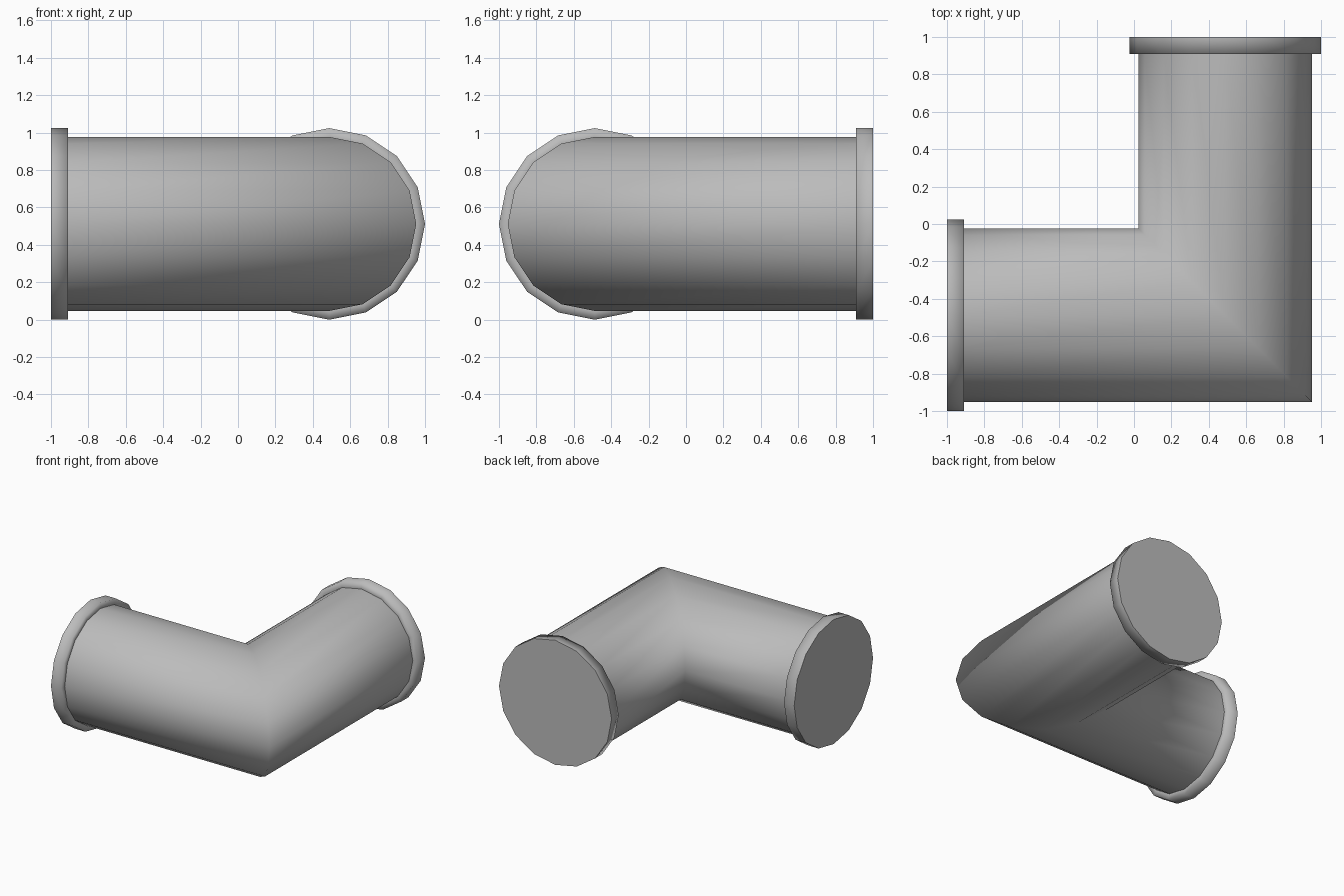
import bpy, bmesh
from math import cos, sin, tau
from mathutils import Vector

if "Cube" in bpy.data.objects:
    bpy.data.objects.remove(bpy.data.objects["Cube"])

SIDES = 16
PIPE_R, FLANGE_R = 0.465, 0.512
AXIS = 1 - FLANGE_R          # distance of both pipe axes from the centre
HEIGHT = FLANGE_R            # axis height above the ground
FLANGE_IN = 0.908            # inner face of the flanges

grey = bpy.data.materials.new("pipe grey")
grey.use_nodes = True
grey.diffuse_color = (0.5, 0.5, 0.5, 1)
grey.node_tree.nodes["Principled BSDF"].inputs["Base Color"].default_value = (0.5, 0.5, 0.5, 1)


def x_ring(x, r):
    """Ring around the left-right pipe."""
    return [Vector((x, -AXIS - r * cos(tau * i / SIDES), HEIGHT + r * sin(tau * i / SIDES)))
            for i in range(SIDES)]


def y_ring(y, r):
    """Ring around the front-back pipe."""
    return [Vector((AXIS + r * cos(tau * i / SIDES), y, HEIGHT + r * sin(tau * i / SIDES)))
            for i in range(SIDES)]


def mitre_ring(r):
    """Slanted ring where the two pipes meet."""
    return [Vector((p.x, -p.x, p.z)) for p in y_ring(0, r)]


def loft(name, rings, cap_last=False):
    """Skin consecutive rings; sides are smooth, the optional end cap is flat."""
    bm = bmesh.new()
    loops = [[bm.verts.new(p) for p in ring] for ring in rings]
    for a, b in zip(loops, loops[1:]):
        for i in range(SIDES):
            j = (i + 1) % SIDES
            bm.faces.new((a[i], a[j], b[j], b[i])).smooth = True
    if cap_last:
        cap = bm.faces.new(loops[-1])
        for e in cap.edges:
            e.smooth = False
    bmesh.ops.recalc_face_normals(bm, faces=bm.faces)
    mesh = bpy.data.meshes.new(name)
    bm.to_mesh(mesh)
    bm.free()
    mesh.materials.append(grey)
    obj = bpy.data.objects.new(name, mesh)
    bpy.context.collection.objects.link(obj)
    return obj


# Mitred elbow pipe
loft("elbow_pipe", [x_ring(-FLANGE_IN, PIPE_R), mitre_ring(PIPE_R), y_ring(FLANGE_IN, PIPE_R)])

# Capped end flanges
for name, ring, s in (("right_flange", x_ring, -1), ("back_flange", y_ring, 1)):
    loft(name, [ring(s * FLANGE_IN, PIPE_R), ring(s * FLANGE_IN, FLANGE_R), ring(s, FLANGE_R)],
         cap_last=True)
